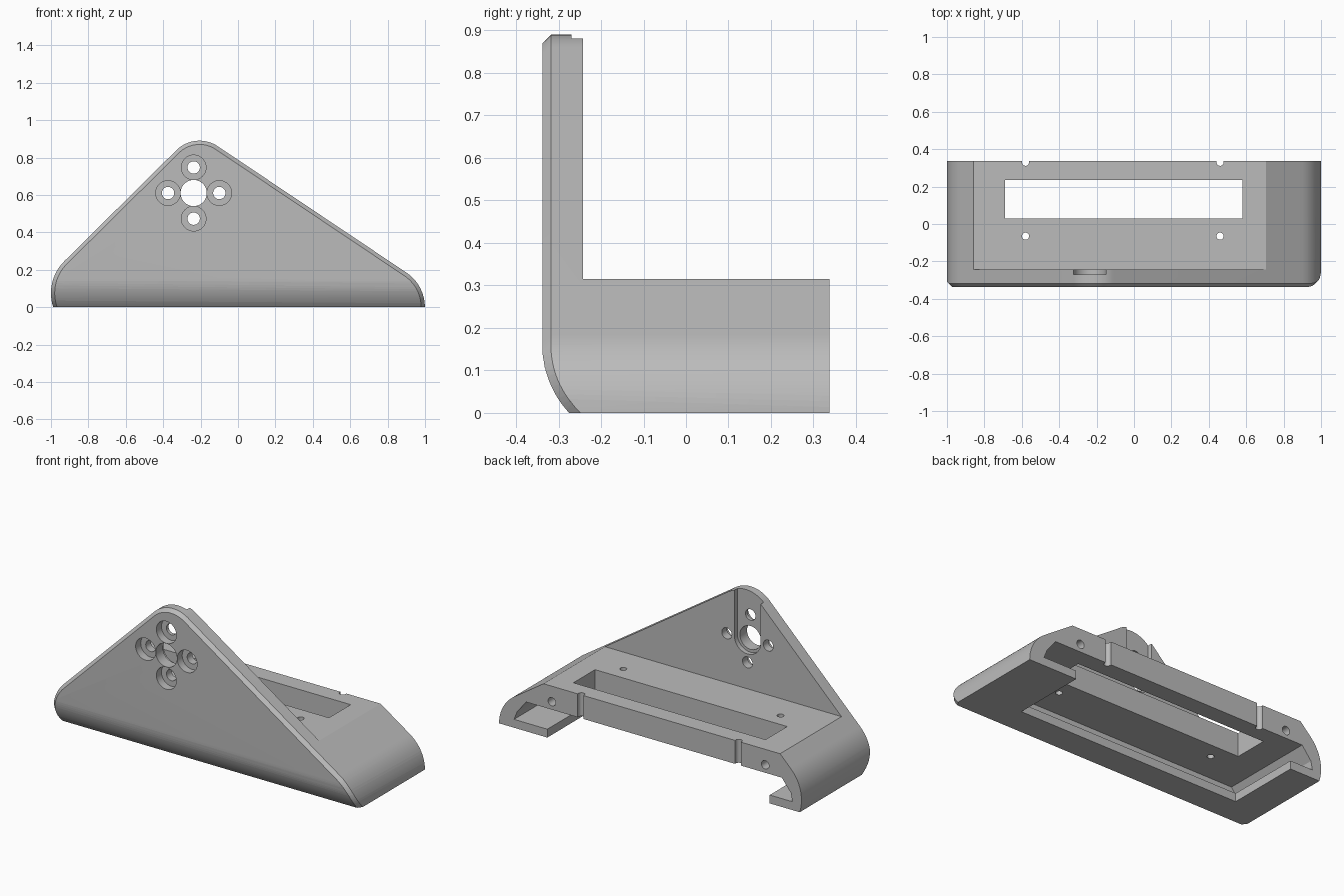
import bpy, bmesh
from math import cos, sin, radians

cube = bpy.data.objects.get("Cube")
if cube:
    bpy.data.objects.remove(cube, do_unlink=True)

grey = bpy.data.materials.new("plain_grey")
grey.use_nodes = True
colour = (0.5, 0.5, 0.5, 1)
grey.diffuse_color = colour
grey.node_tree.nodes["Principled BSDF"].inputs["Base Color"].default_value = colour


def arc(cx, cy, r, start, end, steps=16):
    angles = [radians(start + (end - start) * i / steps) for i in range(steps + 1)]
    return [(cx + r * cos(a), cy + r * sin(a)) for a in angles]


def circle(cx, cy, r):
    return arc(cx, cy, r, 0, 360, 40)[:-1]


def rect(x0, x1, y0, y1):
    return [(x0, y0), (x1, y0), (x1, y1), (x0, y1)]


def prism(name, outline, axis, lo, hi):
    """Extrude a flat outline along an axis."""
    def place(p, d):
        return {"x": (d, p[0], p[1]), "y": (p[0], d, p[1]), "z": (p[0], p[1], d)}[axis]
    bm = bmesh.new()
    a = [bm.verts.new(place(p, lo)) for p in outline]
    b = [bm.verts.new(place(p, hi)) for p in outline]
    bm.faces.new(a)
    bm.faces.new(b[::-1])
    n = len(a)
    for i in range(n):
        j = (i + 1) % n
        bm.faces.new((a[j], a[i], b[i], b[j]))
    bmesh.ops.recalc_face_normals(bm, faces=bm.faces)
    mesh = bpy.data.meshes.new(name)
    bm.to_mesh(mesh)
    bm.free()
    mesh.materials.append(grey)
    obj = bpy.data.objects.new(name, mesh)
    bpy.context.collection.objects.link(obj)
    return obj


def combine(target, tool, operation="DIFFERENCE"):
    mod = target.modifiers.new("shape", "BOOLEAN")
    mod.operation = operation
    mod.solver = "EXACT"
    mod.object = tool
    bpy.context.view_layer.objects.active = target
    bpy.ops.object.modifier_apply(modifier=mod.name)
    bpy.data.objects.remove(tool, do_unlink=True)


# Rounded triangular outline crossed with an L-shaped side outline
front = (arc(0.777, 0, 0.222, 0, 56.5) + arc(-0.206, 0.715, 0.175, 56.5, 135)
         + arc(-0.76, 0.075, 0.24, 135, 198.2))
side = [(0.338, -0.04), (0.338, 0.315), (-0.242, 0.315), (-0.242, 1), (-0.338, 1)]
side += arc(-0.103, 0.16, 0.235, 180, 238)
bracket = prism("angled_bracket", front, "y", -0.5, 0.5)
combine(bracket, prism("side_shape", side, "x", -1.2, 1.2), "INTERSECT")

# Chamfer around the front face
bm = bmesh.new()
bm.from_mesh(bracket.data)
bmesh.ops.remove_doubles(bm, verts=bm.verts, dist=0.0005)
bm.normal_update()


def is_rim(edge):
    if len(edge.link_faces) != 2:
        return False
    f, g = sorted(edge.link_faces, key=lambda face: face.normal.y)
    return f.normal.y < -0.5 and abs(g.normal.y) < 0.05 and g.normal.z > -0.95


bmesh.ops.bevel(bm, geom=[e for e in bm.edges if is_rim(e)], offset=0.02,
                offset_type="OFFSET", segments=1, affect="EDGES", clamp_overlap=False)
bm.to_mesh(bracket.data)
bm.free()

# Hollow underside, open at the back, with two feet left at the ends
cavity = [(-0.94, 0.05), (-0.93, 0.1), (-0.87, 0.175), (0.82, 0.175), (0.88, 0.1), (0.9, 0.05)]
combine(bracket, prism("cavity", cavity, "y", -0.24, 0.5))
combine(bracket, prism("floor_opening", rect(-0.79, 0.68, -0.11, 0.5), "z", -0.1, 0.1))

# Long window in the deck
combine(bracket, prism("window", rect(-0.69, 0.58, 0.03, 0.235), "z", 0.1, 0.5))

# Screw holes and edge notches in the deck
for x in (-0.58, 0.46):
    combine(bracket, prism("deck_hole", circle(x, -0.065, 0.019), "z", 0.1, 0.5))
    notch = arc(x, 0.33, 0.019, 180, 360) + [(x + 0.019, 0.4), (x - 0.019, 0.4)]
    combine(bracket, prism("edge_notch", notch, "z", 0.1, 0.5))

# Blind holes in the back edge
for x in (-0.76, 0.65):
    combine(bracket, prism("back_hole", circle(x, 0.222, 0.025), "y", 0.2, 0.5))

# Slot in the back of the upright plate, open at the top
hx, hz = -0.237, 0.61
slot = arc(hx, hz, 0.087, 180, 360) + [(hx + 0.087, 1), (hx - 0.087, 1)]
combine(bracket, prism("plate_slot", slot, "y", -0.27, -0.15))

# Centre hole with four counterbored holes around it
combine(bracket, prism("centre_hole", circle(hx, hz, 0.07), "y", -0.5, -0.15))
for dx, dz in ((1, 0), (-1, 0), (0, 1), (0, -1)):
    x, z = hx + 0.137 * dx, hz + 0.137 * dz
    combine(bracket, prism("bolt_hole", circle(x, z, 0.033), "y", -0.5, -0.15))
    combine(bracket, prism("counterbore", circle(x, z, 0.066), "y", -0.5, -0.29))

# Smooth curves with sharp edges kept
bpy.ops.object.select_all(action="DESELECT")
bracket.select_set(True)
bpy.context.view_layer.objects.active = bracket
bpy.ops.object.shade_smooth_by_angle(angle=radians(25))
